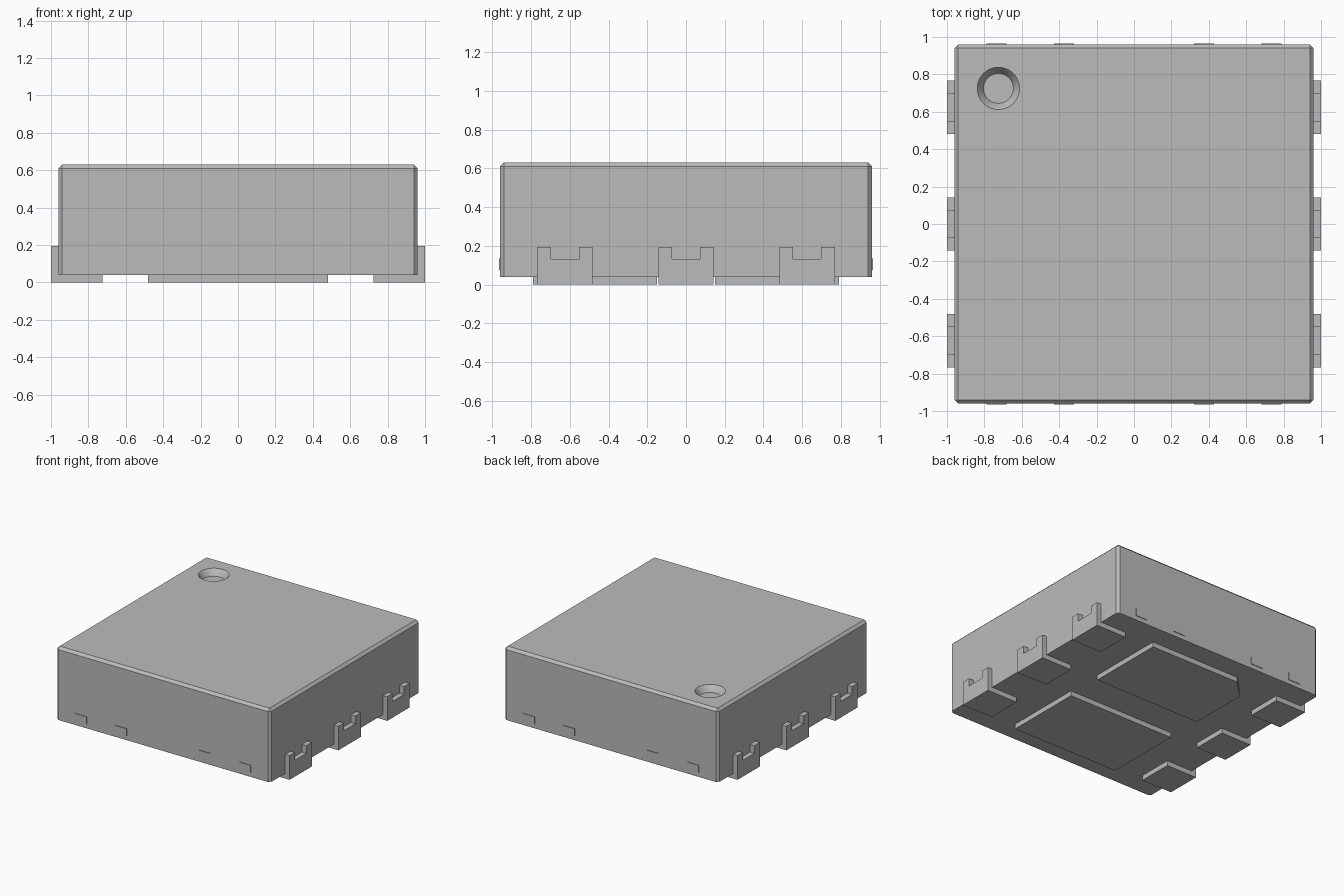
import bpy, bmesh, math
from mathutils import Vector

if "Cube" in bpy.data.objects:
    bpy.data.objects.remove(bpy.data.objects["Cube"])

grey = bpy.data.materials.new("plain grey")
grey.use_nodes = True
grey.diffuse_color = (0.5, 0.5, 0.5, 1)
grey.node_tree.nodes["Principled BSDF"].inputs["Base Color"].default_value = (0.5, 0.5, 0.5, 1)


def prism(bm, points, depth):
    """Extrude a flat outline of 3D points along the depth vector."""
    face = bm.faces.new([bm.verts.new(p) for p in points])
    ext = bmesh.ops.extrude_face_region(bm, geom=[face], use_keep_orig=True)
    moved = [g for g in ext["geom"] if isinstance(g, bmesh.types.BMVert)]
    bmesh.ops.translate(bm, verts=moved, vec=Vector(depth))


def box(bm, x0, x1, y0, y1, z0, z1):
    prism(bm, [(x0, y0, z0), (x1, y0, z0), (x1, y1, z0), (x0, y1, z0)], (0, 0, z1 - z0))


def finish(bm, name):
    bmesh.ops.recalc_face_normals(bm, faces=bm.faces[:])
    mesh = bpy.data.meshes.new(name)
    bm.to_mesh(mesh)
    bm.free()
    mesh.materials.append(grey)
    obj = bpy.data.objects.new(name, mesh)
    bpy.context.collection.objects.link(obj)
    return obj


HALF, BASE, TOP = 0.96, 0.04, 0.63

# Moulded body with chamfered upright and top edges
bm = bmesh.new()
box(bm, -HALF, HALF, -HALF, HALF, BASE, TOP)
edges = [e for e in bm.edges if max(v.co.z for v in e.verts) > TOP - 0.01]
bmesh.ops.bevel(bm, geom=edges, offset=0.02, segments=1, affect='EDGES', profile=0.5)
body = finish(bm, "body")

# Stepped round recess marking one corner of the top
bm = bmesh.new()
rings = []
for r, z in [(0.13, TOP + 0.02), (0.113, TOP), (0.098, TOP - 0.018), (0.08, TOP - 0.05)]:
    rings.append([bm.verts.new((-0.725 + r * math.cos(a), 0.725 + r * math.sin(a), z))
                  for a in (math.tau * i / 40 for i in range(40))])
for upper, lower in zip(rings, rings[1:]):
    for i in range(40):
        j = (i + 1) % 40
        bm.faces.new((upper[i], upper[j], lower[j], lower[i]))
bm.faces.new(rings[0])
bm.faces.new(rings[-1])
cutter = finish(bm, "recess_cutter")
cutter.hide_render = True
cut = body.modifiers.new("corner recess", 'BOOLEAN')
cut.operation, cut.solver, cut.object = 'DIFFERENCE', 'EXACT', cutter
bpy.context.view_layer.objects.active = body
body.select_set(True)
bpy.ops.object.modifier_apply(modifier=cut.name)
bpy.data.objects.remove(cutter)
bpy.ops.object.shade_smooth_by_angle(angle=math.radians(15))

# Side leads: foot under the body and notched upright against its side
for side, label in [(1, "left"), (-1, "right")]:
    for n, y in enumerate((-0.625, 0, 0.625), 1):
        bm = bmesh.new()
        w, notch = 0.143, 0.073
        outline = [(-w, 0), (w, 0), (w, 0.195), (notch, 0.195), (notch, 0.132),
                   (-notch, 0.132), (-notch, 0.195), (-w, 0.195)]
        prism(bm, [(side * HALF, y + a, z) for a, z in outline], (side * (1 - HALF), 0, 0))
        x0, x1 = sorted((side * 0.725, side * HALF))
        box(bm, x0, x1, y - w, y + w, 0, BASE)
        finish(bm, f"{label}_lead_{n}")

# Two large pads underneath; the rear one has a clipped corner
bm = bmesh.new()
box(bm, -0.48, 0.48, -0.79, -0.15, 0, BASE)
finish(bm, "front_pad")
bm = bmesh.new()
prism(bm, [(-0.48, 0.15, 0), (0.48, 0.15, 0), (0.48, 0.79, 0),
           (-0.33, 0.79, 0), (-0.48, 0.64, 0)], (0, 0, BASE))
finish(bm, "rear_pad")

# Cut tie-bar ends just proud of the front and rear walls
for side, label in [(-1, "front"), (1, "rear")]:
    for n, x in enumerate((-0.735, -0.375, 0.375, 0.735), 1):
        bm = bmesh.new()
        y0, y1 = sorted((side * (HALF - 0.003), side * (HALF + 0.005)))
        box(bm, x - 0.053, x + 0.053, y0, y1, 0.075, 0.135)
        finish(bm, f"{label}_tie_bar_{n}")
